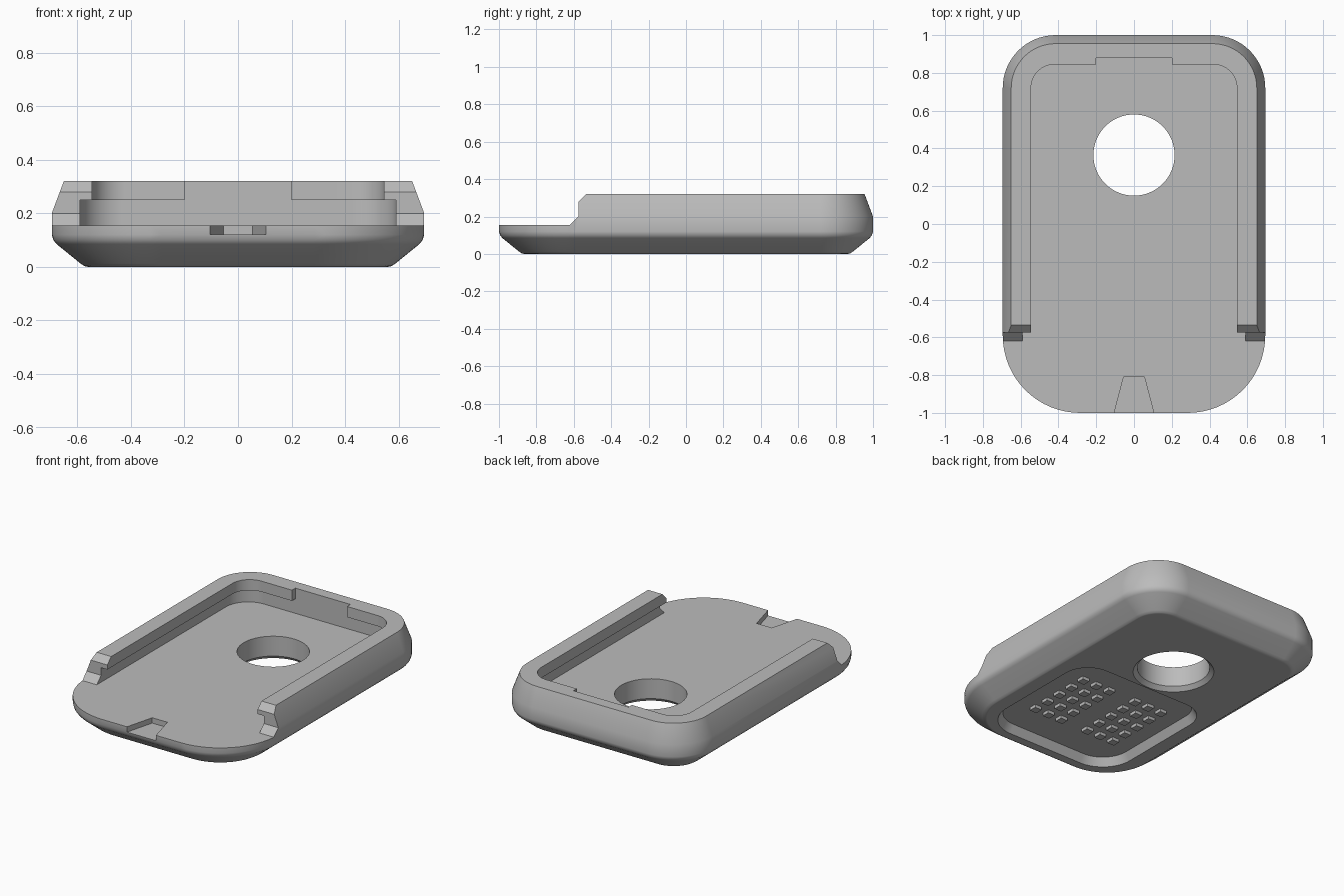
import bpy
import bmesh
import math

cube = bpy.data.objects.get("Cube")
if cube:
    bpy.data.objects.remove(cube, do_unlink=True)

grey = bpy.data.materials.new("plain_grey")
grey.use_nodes = True
grey.diffuse_color = (0.5, 0.5, 0.5, 1)
grey.node_tree.nodes["Principled BSDF"].inputs["Base Color"].default_value = (0.5, 0.5, 0.5, 1)


def make_object(name, bm):
    bmesh.ops.recalc_face_normals(bm, faces=bm.faces)
    mesh = bpy.data.meshes.new(name)
    bm.to_mesh(mesh)
    bm.free()
    mesh.materials.append(grey)
    obj = bpy.data.objects.new(name, mesh)
    bpy.context.collection.objects.link(obj)
    return obj


def rounded(half, front, back, r_front, r_back, steps=16):
    """Outline with separate front and back corner radii."""
    corners = [(half - r_back, back - r_back, r_back, 0),
               (r_back - half, back - r_back, r_back, 90),
               (r_front - half, front + r_front, r_front, 180),
               (half - r_front, front + r_front, r_front, 270)]
    points = []
    for cx, cy, r, start in corners:
        for i in range(steps + 1):
            a = math.radians(start + 90 * i / steps)
            points.append((cx + r * math.cos(a), cy + r * math.sin(a)))
    return points


def circle(cy, r, steps=64):
    return [(r * math.cos(math.tau * i / steps), cy + r * math.sin(math.tau * i / steps))
            for i in range(steps)]


def loft(name, layers):
    """Skin a stack of (height, outline) layers and cap both ends."""
    bm = bmesh.new()
    rings = [[bm.verts.new((x, y, z)) for x, y in outline] for z, outline in layers]
    count = len(rings[0])
    for low, high in zip(rings, rings[1:]):
        for i in range(count):
            j = (i + 1) % count
            bm.faces.new((low[i], low[j], high[j], high[i]))
    bm.faces.new(rings[0][::-1])
    bm.faces.new(rings[-1])
    return make_object(name, bm)


def prism(name, outline, z0, z1):
    return loft(name, [(z0, outline), (z1, outline)])


def box_outline(half, y0, y1):
    return [(half, y0), (half, y1), (-half, y1), (-half, y0)]


def select_only(obj):
    bpy.ops.object.select_all(action='DESELECT')
    obj.select_set(True)
    bpy.context.view_layer.objects.active = obj


# Outer shell: bevelled underside, upright wall, tapered rim
profile = [(0, .135), (.003, .122), (.012, .108), (.085, .018), (.1, .006),
           (.12, 0), (.2, 0), (.32, .045)]
body = loft("tray_body", [(z, rounded(.695 - d, d - 1, 1 - d, .41 - d, .28 - d))
                          for z, d in profile])

# Stepped, chamfered front of the side rails
bm = bmesh.new()
step = [(-1.2, .155), (-.62, .155), (-.575, .2), (-.575, .28), (-.535, .32),
        (-.535, .5), (-1.2, .5)]
face = bm.faces.new([bm.verts.new((-1, y, z)) for y, z in step])
side = bmesh.ops.extrude_face_region(bm, geom=[face])["geom"]
bmesh.ops.translate(bm, vec=(2, 0, 0), verts=[g for g in side if isinstance(g, bmesh.types.BMVert)])
cutters = [make_object("front_step_cutter", bm)]

# Sliding groove, top opening, rear notch, front key slot
cutters.append(prism("groove_cutter", rounded(.59, -1.3, .88, .02, .16), .155, .25))
cutters.append(prism("opening_cutter", rounded(.545, -1.3, .845, .02, .125), .2, .5))
cutters.append(prism("notch_cutter", box_outline(.2, .6, .88), .2, .5))
cutters.append(prism("key_slot_cutter",
                     [(.055, -.81), (-.055, -.81), (-.118, -1.05), (.118, -1.05)], .12, .4))

# Round through hole with a chamfered lower edge
cutters.append(loft("hole_cutter", [(-.02, circle(.365, .26)), (.025, circle(.365, .215)),
                                    (.5, circle(.365, .215))]))

# Sloped grip recess in the underside
cutters.append(loft("recess_cutter", [(-.02, rounded(.48, -.82, .115, .21, .17)),
                                      (0, rounded(.48, -.82, .115, .21, .17)),
                                      (.05, rounded(.45, -.79, .085, .18, .14))]))

for cutter in cutters:
    cutter.hide_render = True
    mod = body.modifiers.new("cut", 'BOOLEAN')
    mod.operation = 'DIFFERENCE'
    mod.solver = 'EXACT'
    mod.object = cutter
    select_only(body)
    bpy.ops.object.modifier_apply(modifier=mod.name)
    bpy.data.objects.remove(cutter, do_unlink=True)

select_only(body)
bpy.ops.object.shade_smooth_by_angle(angle=math.radians(30))
weighted = body.modifiers.new("even_shading", 'WEIGHTED_NORMAL')
weighted.keep_sharp = True

# Two blocks of small square studs in the recess
bm = bmesh.new()
for sign in (-1, 1):
    for col in range(3):
        for row in range(5):
            made = bmesh.ops.create_cube(bm, size=.05)["verts"]
            bmesh.ops.translate(bm, verts=made,
                                vec=(sign * (.1 + .1 * col), -.55 + .11 * row, .055))
make_object("grip_studs", bm)
